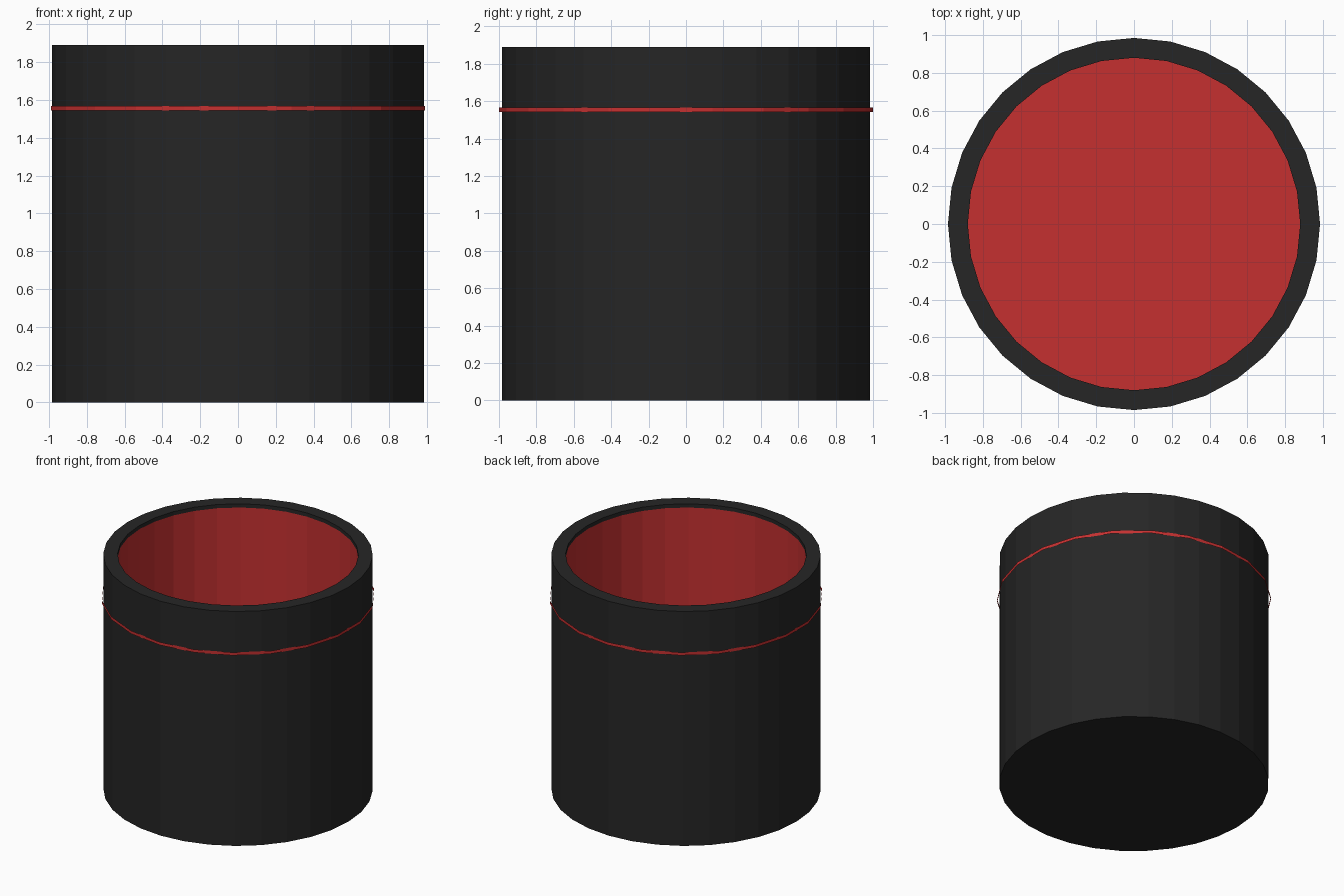
import bpy
import math

if "Cube" in bpy.data.objects:
    bpy.data.objects.remove(bpy.data.objects["Cube"])


def material(name, rgb):
    m = bpy.data.materials.new(name)
    m.diffuse_color = (*rgb, 1.0)
    m.use_nodes = True
    m.node_tree.nodes["Principled BSDF"].inputs["Base Color"].default_value = m.diffuse_color
    return m


black = material("charcoal black", (0.019, 0.019, 0.019))
red = material("deep red", (0.56, 0.030, 0.030))


def lathe(name, profile, sides, mats, mat_rule, start=0.0):
    """Revolve (radius, z) points about z; radius 0 ends become single n-gon caps."""
    verts, faces, mat_ids, rings = [], [], [], []
    for r, z in profile:
        rings.append(len(verts))
        for i in range(sides):
            a = start + 2 * math.pi * i / sides
            verts.append((r * math.cos(a), r * math.sin(a), z))
    for k in range(len(profile) - 1):
        for i in range(sides):
            j = (i + 1) % sides
            a, b = rings[k], rings[k + 1]
            faces.append((a + i, a + j, b + j, b + i))
            mat_ids.append(mat_rule(k))
    return verts, faces, mat_ids, rings


def make_object(name, verts, faces, mat_ids, mats):
    me = bpy.data.meshes.new(name)
    me.from_pydata(verts, [], faces)
    for m in mats:
        me.materials.append(m)
    for p, mi in zip(me.polygons, mat_ids):
        p.material_index = mi
    me.update()
    ob = bpy.data.objects.new(name, me)
    bpy.context.collection.objects.link(ob)
    return ob


# Cup body: black outside, rim and inner lip; red lining and floor
N = 32
profile = [(0.985, 0.0), (0.985, 1.89), (0.88, 1.89), (0.88, 1.86), (0.88, 0.1)]
v, f, m, rings = lathe("cup_body", profile, N, (black, red), lambda k: 1 if k == 3 else 0)
f.append(tuple(reversed(range(N))))
m.append(0)
f.append(tuple(range(rings[-1], rings[-1] + N)))
m.append(1)
make_object("cup_body", v, f, m, (black, red))

# Thin red stripe: an open 22-sided band just outside the wall
v, f, m, _ = lathe("red_stripe", [(1.0, 1.543), (1.0, 1.567)], 22, (red,),
                   lambda k: 0, start=math.pi / 2)
make_object("red_stripe", v, f, m, (red,))
